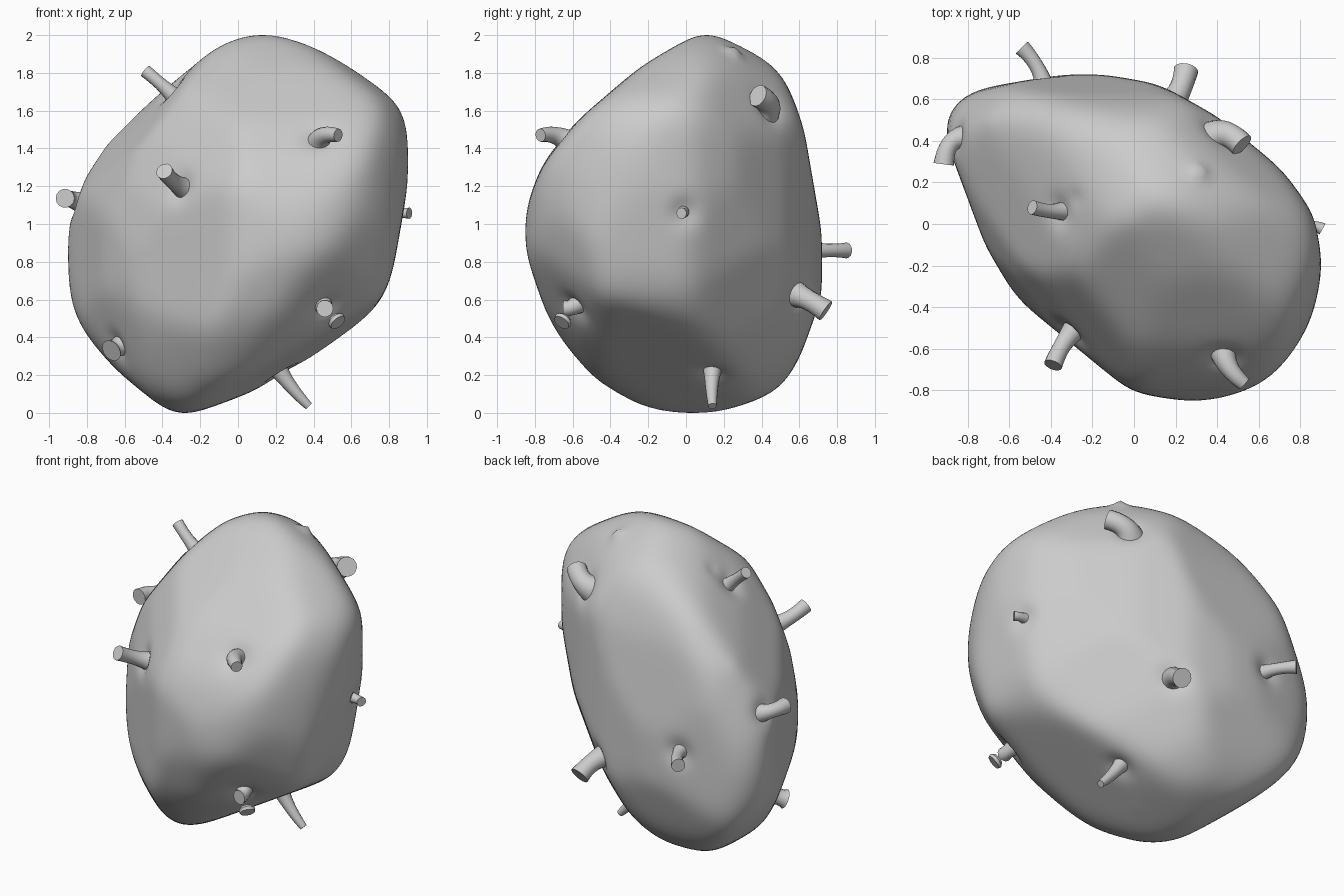
import bpy, bmesh
from math import sin, cos, pi, radians
from mathutils import Vector

if "Cube" in bpy.data.objects:
    bpy.data.objects.remove(bpy.data.objects["Cube"])

planes = []


def add_outline(az, el, outline, steps=36):
    """Tangent planes of the body as seen from one direction."""
    a, e = radians(az), radians(el)
    right = Vector((cos(a), sin(a), 0))
    up = Vector((-sin(a) * sin(e), cos(a) * sin(e), cos(e)))
    for k in range(steps):
        t = 2 * pi * k / steps
        d = max(cos(t) * u + sin(t) * v for u, v in outline)
        planes.append((right * cos(t) + up * sin(t), d))


# Body outlines: front, right, top and three oblique directions
add_outline(0, 0, [(.17, 1), (.45, .93), (.82, .65), (.89, .5), (.89, .38), (.86, .05),
                   (.76, -.38), (.6, -.57), (-.25, -.99), (-.35, -.98), (-.72, -.63),
                   (-.87, -.4), (-.9, -.1), (-.82, .17), (-.6, .5), (-.1, .92)])
add_outline(90, 0, [(.15, 1), (.4, .94), (.55, .7), (.65, .35), (.72, -.1), (.71, -.4),
                    (.6, -.7), (.48, -.87), (.14, -.99), (-.2, -.96), (-.45, -.83),
                    (-.65, -.6), (-.85, -.13), (-.83, .1), (-.72, .35), (-.07, .95)])
add_outline(0, 90, [(-.18, .72), (.1, .68), (.4, .52), (.7, .27), (.85, .07), (.89, -.2),
                    (.86, -.4), (.75, -.62), (.6, -.77), (.3, -.85), (0, -.8),
                    (-.5, -.38), (-.68, -.1), (-.9, .53), (-.84, .63)])
add_outline(35, 25, [(.16, .93), (.36, .9), (.53, .7), (.72, .37), (.73, .1), (.7, -.22),
                     (.64, -.51), (.53, -.62), (-.31, -.9), (-.42, -.84), (-.57, -.56),
                     (-.65, -.24), (-.65, .05), (-.53, .4), (-.08, .86)])
add_outline(215, 25, [(-.3, .94), (-.03, .86), (.34, .66), (.49, .4), (.65, -.23),
                      (.6, -.48), (.43, -.88), (.11, -1.06), (-.12, -1.01), (-.33, -.84),
                      (-.5, -.56), (-.7, .1), (-.73, .45), (-.72, .69), (-.65, .8)])
add_outline(145, -28, [(-.43, .92), (-.08, .98), (.27, .9), (.62, .67), (.85, .37),
                       (1.02, -.19), (.97, -.42), (.88, -.56), (.38, -.92), (.06, -1),
                       (-.23, -.93), (-.87, -.29), (-.98, .05), (-.92, .45), (-.78, .72)])

# Body: a sphere pressed inside all tangent planes, then rounded off
bm = bmesh.new()
bmesh.ops.create_icosphere(bm, subdivisions=6, radius=1)
verts = list(bm.verts)
for i, v in enumerate(verts):
    v.index = i
near = [[e.other_vert(v).index for e in v.link_edges] for v in verts]
pts = []
for v in verts:
    n = v.co.normalized()
    r = 1 / max(pn.dot(n) / pd for pn, pd in planes)
    pts.append(n * r)
for _ in range(16):
    pts = [(p + sum((pts[j] for j in ring), Vector()) / len(ring)) / 2
           for p, ring in zip(pts, near)]
for i, (lo, hi) in enumerate([(-.9, .9), (-.85, .72), (0, 2)]):
    a, b = min(p[i] for p in pts), max(p[i] for p in pts)
    for p in pts:
        p[i] = lo + (p[i] - a) / (b - a) * (hi - lo)
for v, p in zip(verts, pts):
    v.co = p
bm.normal_update()


def surface(spot):
    """Nearest body point and its normal."""
    spot = Vector(spot)
    v = min(verts, key=lambda q: (q.co - spot).length)
    return v.co.copy(), v.normal.copy()


# Sprouts: root, tip, neck radius, tip radius
sprouts = [
    ((-.28, -.5, 1.18), (-.39, -.68, 1.28), .04, .045),
    ((.44, -.6, 1.42), (.53, -.77, 1.47), .045, .035),
    ((.4, -.52, .61), (.43, -.60, .59), .04, .045),
    ((-.57, 0, .39), (-.67, -.06, .33), .045, .06),
    ((-.36, .05, 1.68), (-.49, .08, 1.81), .032, .035),
    ((-.78, .4, 1.1), (-.84, .28, 1.11), .04, .05),
    ((.22, .14, .25), (.375, .14, .035), .034, .022),
    ((.86, -.02, 1.06), (.885, -.03, 1.06), .025, .03),
    ((-.44, .66, .85), (-.54, .85, .86), .032, .042),
    ((.21, .6, .62), (.25, .74, .54), .05, .06),
    ((.41, .42, 1.61), (.52, .38, 1.68), .06, .06),
]
roots = [surface(s[0]) for s in sprouts]

# Eye pits around the roots, plus one empty eye on the top left and a bump near the crown
marks = [(p, n, .03, .075) for p, n in roots]
marks.append((*surface((-.3, .13, 1.8)), .012, .04))
marks.append((*surface((.32, .26, 1.93)), -.03, .04))
for p, n, depth, size in marks:
    for v in verts:
        d = (v.co - p).length / size
        if d < 3:
            v.co -= n * depth * 2.718 ** (-d * d)


def finish(bm, name):
    bmesh.ops.recalc_face_normals(bm, faces=bm.faces[:])
    mesh = bpy.data.meshes.new(name)
    bm.to_mesh(mesh)
    bm.free()
    ob = bpy.data.objects.new(name, mesh)
    bpy.context.collection.objects.link(ob)
    bpy.ops.object.select_all(action='DESELECT')
    ob.select_set(True)
    bpy.context.view_layer.objects.active = ob
    bpy.ops.object.shade_smooth_by_angle(angle=radians(50))
    return ob


finish(bm, "body")


def tube(name, path, radii, sides=14):
    """Capped tube through path points."""
    bm = bmesh.new()
    rings = []
    for i, p in enumerate(path):
        d = path[min(i + 1, len(path) - 1)] - path[max(i - 1, 0)]
        # cross-section axes square to the path, from one fixed helper direction
        x = d.cross(Vector((.31, .87, .38))).normalized()
        y = d.normalized().cross(x)
        rings.append([bm.verts.new(p + (x * cos(2 * pi * k / sides)
                                        + y * sin(2 * pi * k / sides)) * radii[i])
                      for k in range(sides)])
    for a, b in zip(rings, rings[1:]):
        for k in range(sides):
            j = (k + 1) % sides
            bm.faces.new((a[k], a[j], b[j], b[k]))
    bm.faces.new(rings[0][::-1])
    bm.faces.new(rings[-1])
    return finish(bm, name)


# Sprouts curving out of the pits: flared root, thin neck, slightly flared cut end
for i, ((_, tip, neck, end), (p, n)) in enumerate(zip(sprouts, roots)):
    tip = Vector(tip)
    out = (tip - p).dot(n)
    if out < .04:
        tip += n * (.04 - out)
    start = p - n * .06
    mid = p + n * (tip - p).length * .3
    path, radii = [], []
    for k in range(10):
        t = k / 9
        path.append(start * (1 - t) ** 2 + mid * 2 * t * (1 - t) + tip * t * t)
        radii.append(neck * (1 + .7 * (1 - t) ** 3) * (1 - t ** 3) + end * t ** 3)
    tube(f"sprout_{i + 1}", path, radii)

# Loose chip off the low front sprout
c, axis = Vector((.52, -.65, .49)), Vector((.55, -.5, -.65)).normalized()
tube("sprout_chip", [c - axis * .018, c, c + axis * .018], [.035, .05, .045])
